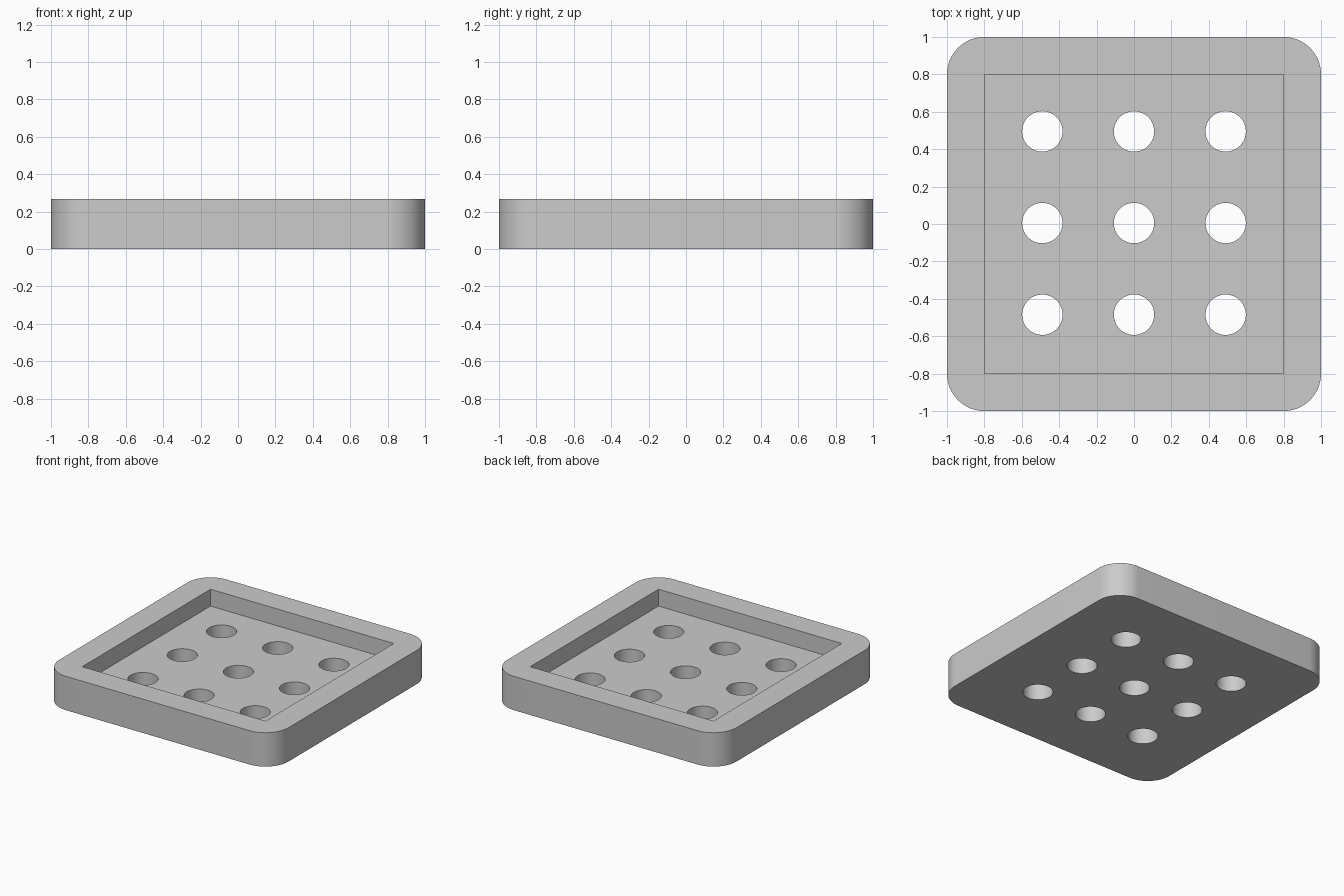
import bpy
import bmesh
from mathutils import Matrix, Vector

old = bpy.data.objects.get("Cube")
if old:
    bpy.data.objects.remove(old, do_unlink=True)

HEIGHT = 0.267
FLOOR = 0.134
CORNER = 0.2
HOLE_RADIUS = 0.108
PITCH = 0.49
HOLE_Y = 0.005

# Single grey material
grey = bpy.data.materials.new("light grey")
grey.use_nodes = True
color = (0.6, 0.6, 0.6, 1)
grey.diffuse_color = color
grey.node_tree.nodes["Principled BSDF"].inputs["Base Color"].default_value = color


def make_object(name, bm):
    mesh = bpy.data.meshes.new(name)
    bm.to_mesh(mesh)
    bm.free()
    mesh.materials.append(grey)
    obj = bpy.data.objects.new(name, mesh)
    bpy.context.collection.objects.link(obj)
    return obj


def add_box(bm, width, bottom, top):
    place = Matrix.Translation((0, 0, (bottom + top) / 2))
    scale = Matrix.Diagonal((width, width, top - bottom, 1))
    bmesh.ops.create_cube(bm, size=1, matrix=place @ scale)


def cut(obj, cutter):
    cutter.hide_render = True
    mod = obj.modifiers.new("cut", "BOOLEAN")
    mod.operation = "DIFFERENCE"
    mod.solver = "EXACT"
    mod.object = cutter
    bpy.context.view_layer.objects.active = obj
    bpy.ops.object.modifier_apply(modifier=mod.name)
    bpy.data.objects.remove(cutter, do_unlink=True)


# Rounded square tray body
bm = bmesh.new()
add_box(bm, 2, 0, HEIGHT)
uprights = [e for e in bm.edges
            if abs((e.verts[0].co - e.verts[1].co).normalized().dot(Vector((0, 0, 1)))) > 0.9]
bmesh.ops.bevel(bm, geom=uprights, offset=CORNER, segments=16, profile=0.5, affect="EDGES")
tray = make_object("drain_tray", bm)

# Square recess
bm = bmesh.new()
add_box(bm, 1.6, FLOOR, HEIGHT + 0.2)
cut(tray, make_object("recess_cutter", bm))

# Three by three grid of round drain holes
bm = bmesh.new()
for column in (-1, 0, 1):
    for row in (-1, 0, 1):
        bmesh.ops.create_cone(
            bm, cap_ends=True, segments=48, radius1=HOLE_RADIUS, radius2=HOLE_RADIUS,
            depth=1, matrix=Matrix.Translation((column * PITCH, row * PITCH + HOLE_Y, 0)))
cut(tray, make_object("hole_cutter", bm))

# Smooth curved walls, keep sharp rims
bpy.ops.object.select_all(action="DESELECT")
tray.select_set(True)
bpy.context.view_layer.objects.active = tray
bpy.ops.object.shade_smooth_by_angle()
